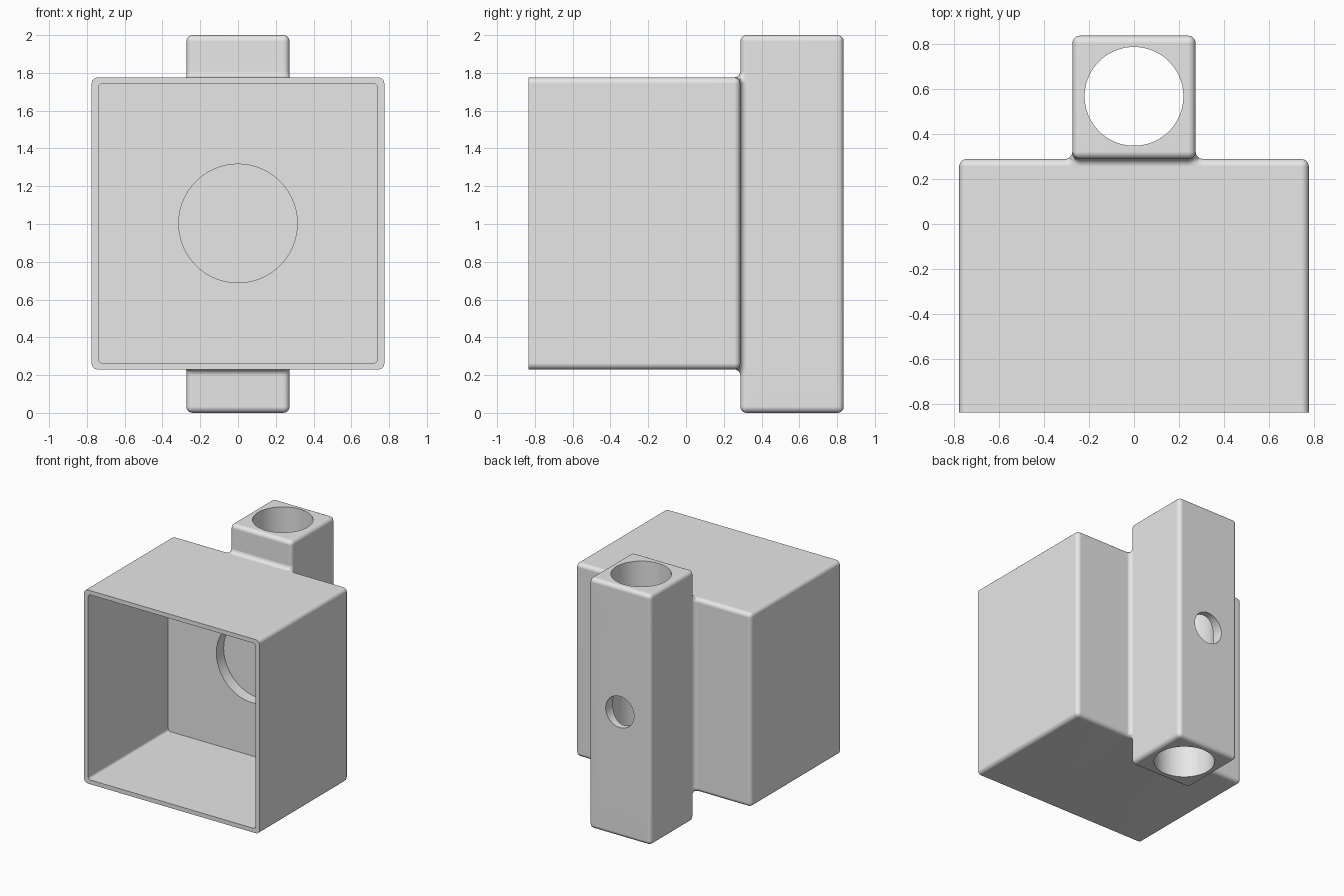
import bpy
import bmesh
from math import radians
from mathutils import Matrix, Vector

default = bpy.data.objects.get("Cube")
if default:
    bpy.data.objects.remove(default, do_unlink=True)

MID = 1.003  # height of the housing centre
ROUND = 0.033


def make_object(name, bm):
    bmesh.ops.recalc_face_normals(bm, faces=bm.faces)
    mesh = bpy.data.meshes.new(name)
    bm.to_mesh(mesh)
    bm.free()
    obj = bpy.data.objects.new(name, mesh)
    bpy.context.collection.objects.link(obj)
    return obj


def block_solid(xs, ys, zs, filled):
    """Closed skin around the filled cells of a coarse grid."""
    bm = bmesh.new()
    axes = (xs, ys, zs)
    verts = {}

    def vert(key):
        if key not in verts:
            verts[key] = bm.verts.new([axes[a][key[a]] for a in range(3)])
        return verts[key]

    for cell in filled:
        for a in range(3):
            b, c = (a + 1) % 3, (a + 2) % 3
            for side in (0, 1):
                beside = list(cell)
                beside[a] += 2 * side - 1
                if tuple(beside) in filled:
                    continue
                corners = []
                for db, dc in ((0, 0), (1, 0), (1, 1), (0, 1)):
                    key = list(cell)
                    key[a] += side
                    key[b] += db
                    key[c] += dc
                    corners.append(vert(tuple(key)))
                bm.faces.new(corners if side else corners[::-1])
    bmesh.ops.dissolve_limit(bm, angle_limit=radians(1), verts=bm.verts, edges=bm.edges)
    return bm


def cylinder_cutter(name, radius, start, end):
    start, end = Vector(start), Vector(end)
    axis = end - start
    bm = bmesh.new()
    turn = axis.to_track_quat('Z', 'Y').to_matrix().to_4x4()
    bmesh.ops.create_cone(bm, cap_ends=True, segments=72, radius1=radius, radius2=radius,
                          depth=axis.length, matrix=Matrix.Translation((start + end) / 2) @ turn)
    return make_object(name, bm)


# Housing with the post on its back, all edges rounded except the open front
filled = {(i, 0, 1) for i in range(3)} | {(1, 1, k) for k in range(3)}
bm = block_solid((-0.775, -0.273, 0.273, 0.775), (-0.835, 0.288, 0.835),
                 (0, 0.23, 1.776, 2), filled)
rounded = [e for e in bm.edges if any(v.co.y > -0.8 for v in e.verts)]
bmesh.ops.bevel(bm, geom=rounded, offset=ROUND, segments=5, profile=0.5, affect='EDGES')
body = make_object("housing_with_post", bm)

# Square cavity, rounded along its length
bm = bmesh.new()
bmesh.ops.create_cube(bm, size=1, matrix=Matrix.Translation((0, -0.36, MID))
                      @ Matrix.Diagonal((1.478, 1.07, 1.478, 1)))
long_edges = [e for e in bm.edges if abs(e.verts[0].co.y - e.verts[1].co.y) > 0.5]
bmesh.ops.bevel(bm, geom=long_edges, offset=0.02, segments=4, profile=0.5, affect='EDGES')
cutters = [make_object("cavity_cutter", bm)]

# Round recess in the back wall, bore through the post, screw hole into the bore
cutters.append(cylinder_cutter("recess_cutter", 0.314, (0, 0.1, MID), (0, 0.268, MID)))
cutters.append(cylinder_cutter("bore_cutter", 0.219, (0, 0.566, -0.1), (0, 0.566, 2.1)))
cutters.append(cylinder_cutter("screw_hole_cutter", 0.125, (0, 0.6, 1), (0, 0.95, 1)))

for obj in bpy.context.selected_objects:
    obj.select_set(False)
bpy.context.view_layer.objects.active = body
body.select_set(True)
for cutter in cutters:
    cutter.hide_render = True
    cut = body.modifiers.new(cutter.name, 'BOOLEAN')
    cut.operation = 'DIFFERENCE'
    cut.solver = 'EXACT'
    cut.object = cutter
    bpy.ops.object.modifier_apply(modifier=cut.name)
    bpy.data.objects.remove(cutter, do_unlink=True)

# Plain grey finish
grey = bpy.data.materials.new("light_grey")
grey.use_nodes = True
colour = (0.8, 0.8, 0.8, 1)
grey.diffuse_color = colour
grey.node_tree.nodes["Principled BSDF"].inputs["Base Color"].default_value = colour
body.data.materials.clear()
body.data.materials.append(grey)
for face in body.data.polygons:
    face.material_index = 0

bpy.ops.object.shade_smooth_by_angle(angle=radians(35))
weighted = body.modifiers.new("flat_face_normals", 'WEIGHTED_NORMAL')
weighted.keep_sharp = True
